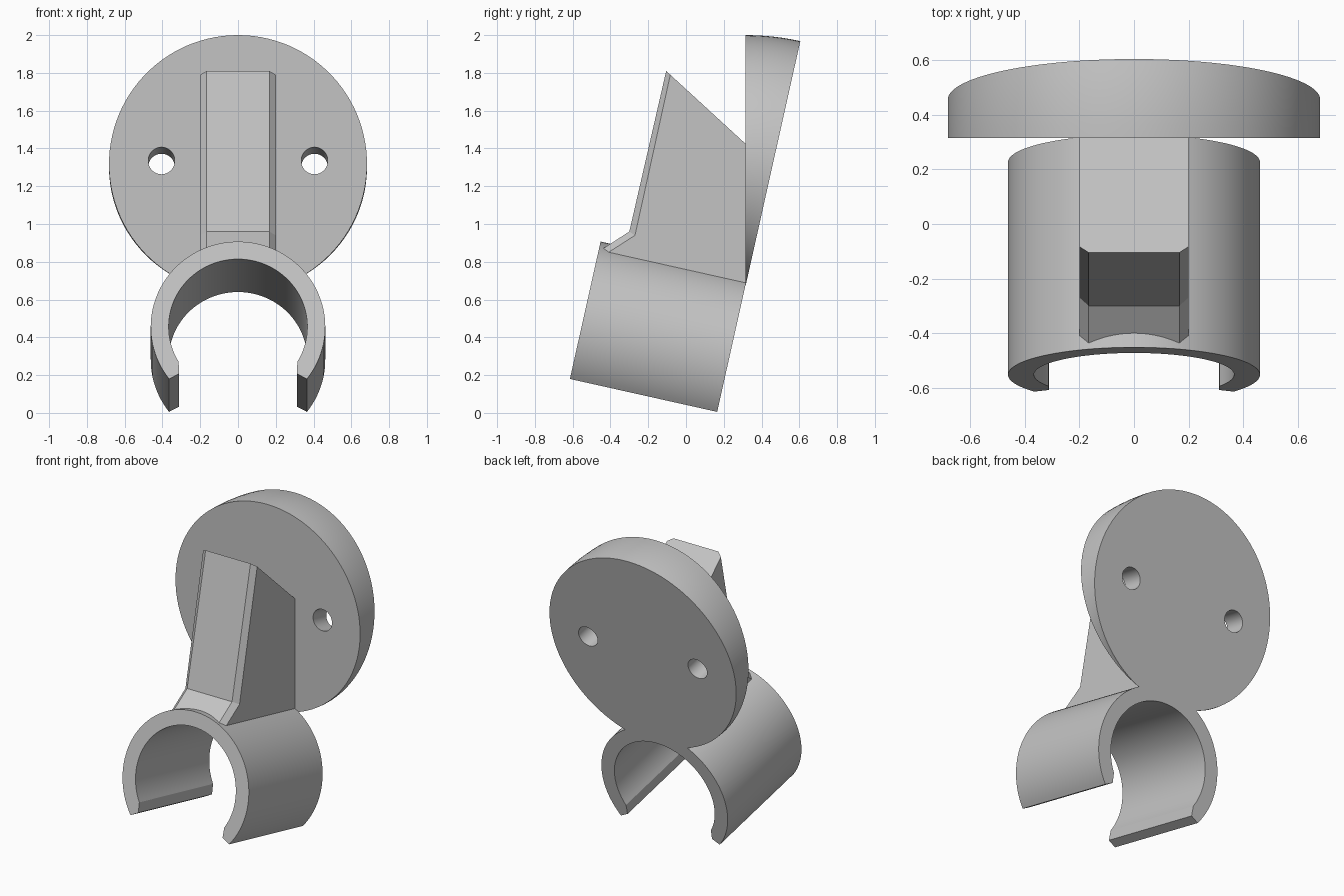
import bpy, bmesh
from math import sin, cos, pi, radians, asin, atan2
from mathutils import Vector, Matrix

if "Cube" in bpy.data.objects:
    bpy.data.objects.remove(bpy.data.objects["Cube"])

TILT = radians(12.6)
UP = Vector((0, sin(TILT), cos(TILT)))        # tilted up direction
BACK = Vector((0, cos(TILT), -sin(TILT)))     # clip axis, towards the back

grey = bpy.data.materials.new("light_grey")
grey.use_nodes = True
grey.diffuse_color = (0.55, 0.55, 0.55, 1)
grey.node_tree.nodes["Principled BSDF"].inputs["Base Color"].default_value = (0.55, 0.55, 0.55, 1)


def loft(name, sections):
    """Solid through equal-length closed sections, capped at both ends."""
    bm = bmesh.new()
    rings = [[bm.verts.new(p) for p in s] for s in sections]
    for a, b in zip(rings, rings[1:]):
        for i in range(len(a)):
            j = (i + 1) % len(a)
            bm.faces.new((a[i], a[j], b[j], b[i]))
    bm.faces.new(rings[0])
    bm.faces.new(rings[-1])
    bmesh.ops.remove_doubles(bm, verts=bm.verts, dist=1e-5)
    bmesh.ops.recalc_face_normals(bm, faces=bm.faces)
    mesh = bpy.data.meshes.new(name)
    bm.to_mesh(mesh)
    bm.free()
    mesh.materials.append(grey)
    obj = bpy.data.objects.new(name, mesh)
    bpy.context.collection.objects.link(obj)
    return obj


def activate(obj):
    bpy.ops.object.select_all(action="DESELECT")
    obj.select_set(True)
    bpy.context.view_layer.objects.active = obj


def arc(radius, start, end, steps):
    return [(radius * cos(start + (end - start) * i / steps),
             radius * sin(start + (end - start) * i / steps)) for i in range(steps + 1)]


# Wedge-shaped mounting disc: a circle with a flat foot, swung about that foot
R = 0.683
pivot = Vector((0, 0.315, 0.67))
rise = 2.0 - R - pivot.z
foot = -asin(rise / R)
outline = [Vector((x, 0, z + rise)) for x, z in arc(R, foot, pi - foot, 96)]
disc = loft("mounting_disc", [
    [pivot + Matrix.Rotation(-TILT * k / 6, 3, "X") @ p for p in outline] for k in range(7)])

# Two screw holes through the disc
for side in (-1, 1):
    bpy.ops.mesh.primitive_cylinder_add(
        vertices=48, radius=0.07, depth=0.8,
        location=(side * 0.405, 0.315, 1.335), rotation=(-pi / 2 - TILT, 0, 0))
    cutter = bpy.context.object
    cutter.name = "screw_hole_cutter"
    cutter.hide_render = True
    cutter.data.materials.append(grey)
    cut = disc.modifiers.new("screw_hole", "BOOLEAN")
    cut.operation = "DIFFERENCE"
    cut.solver = "EXACT"
    cut.object = cutter
    activate(disc)
    bpy.ops.object.modifier_apply(modifier=cut.name)
    bpy.data.objects.remove(cutter)

# Open C-shaped clip with bevelled lips
outer_end = atan2(-0.283, 0.365)
inner_end = atan2(-0.19, 0.315)
profile = (arc(0.462, outer_end, pi - outer_end, 80) + [(-0.312, -0.255)]
           + arc(0.367, pi - inner_end, inner_end, 80) + [(0.312, -0.255)])
front = Vector((0, -0.553, 0.456))
clip = loft("clip_ring", [
    [front + BACK * d + Vector((x, 0, 0)) + UP * u for x, u in profile] for d in (0, 0.799)])

# Bracket arm joining disc and clip, front edges chamfered
rear = [(0.309, 0.655), (0.33, 0.76), (0.33, 1.411)]
core = rear + [(-0.105, 1.81), (-0.3, 0.96), (-0.455, 0.86), (-0.455, 0.824)]
edge = rear + [(-0.083, 1.79), (-0.27, 0.94), (-0.44, 0.831), (-0.44, 0.821)]
arm = loft("bracket_arm", [
    [Vector((x, y, z)) for y, z in section]
    for x, section in ((-0.2, edge), (-0.166, core), (0.166, core), (0.2, edge))])

for obj in (disc, clip):
    activate(obj)
    bpy.ops.object.shade_smooth_by_angle(angle=radians(25))
